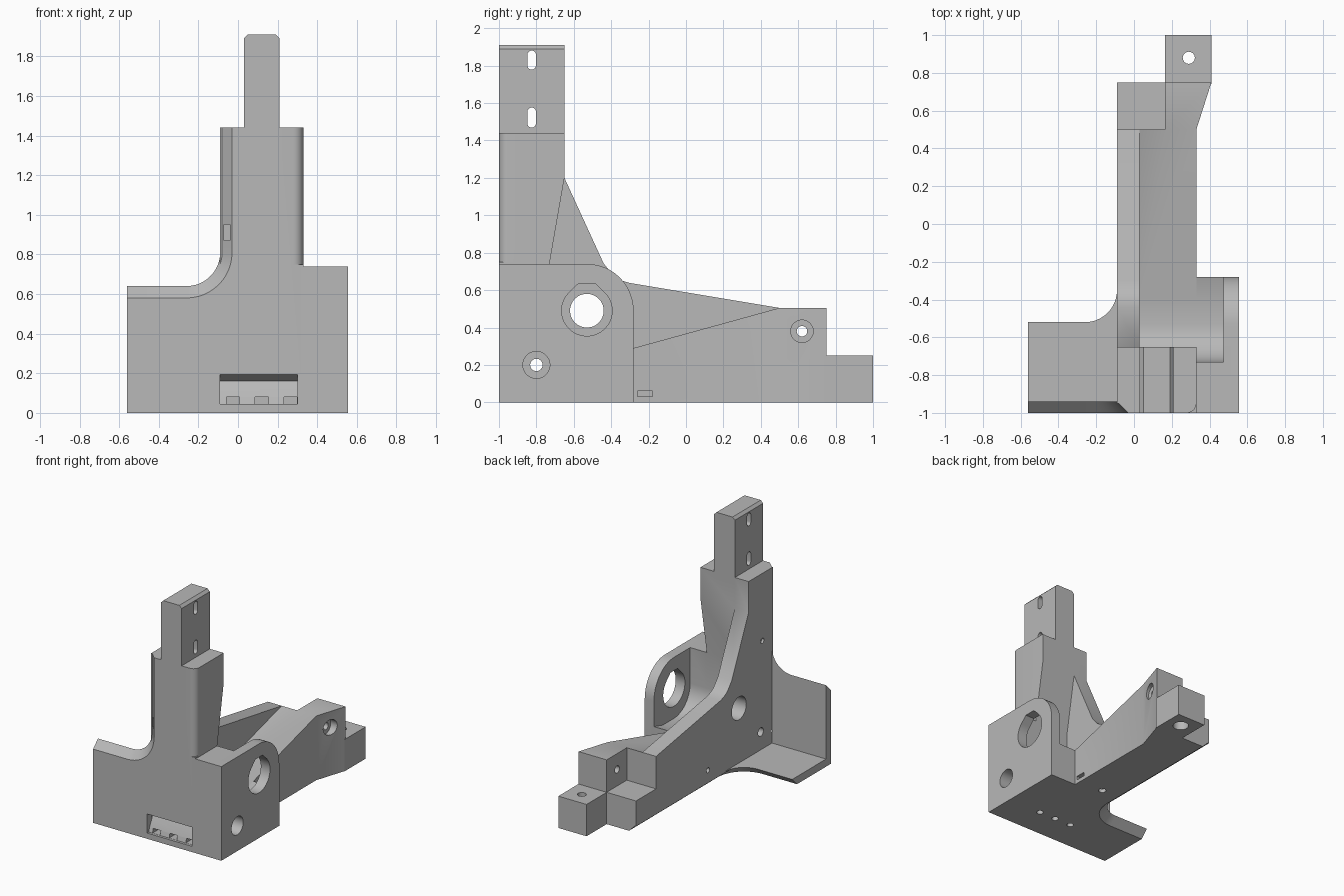
import bpy, bmesh
from math import sin, cos, radians

cube = bpy.data.objects.get("Cube")
if cube:
    bpy.data.objects.remove(cube, do_unlink=True)

grey = bpy.data.materials.new("plain_grey")
grey.use_nodes = True
COLOUR = (0.48, 0.48, 0.48, 1)
grey.diffuse_color = COLOUR
grey.node_tree.nodes["Principled BSDF"].inputs["Base Color"].default_value = COLOUR

solids = bpy.data.collections.new("solid_parts")
cutters = bpy.data.collections.new("cutters")
for col in (solids, cutters):
    bpy.context.scene.collection.children.link(col)


def place(axis, p, d):
    """Put a 2D profile point at depth d along the axis."""
    return {"x": (d, p[0], p[1]), "y": (p[0], d, p[1]), "z": (p[0], p[1], d)}[axis]


def prism(name, axis, pts, a, b, end_pts=None, col=solids):
    """Extrude a profile from a to b; a second profile gives a loft."""
    bm = bmesh.new()
    low = [bm.verts.new(place(axis, p, a)) for p in pts]
    high = [bm.verts.new(place(axis, p, b)) for p in end_pts or pts]
    bm.faces.new(low)
    bm.faces.new(high)
    for i in range(len(low)):
        j = (i + 1) % len(low)
        bm.faces.new((low[i], low[j], high[j], high[i]))
    bmesh.ops.recalc_face_normals(bm, faces=bm.faces)
    me = bpy.data.meshes.new(name)
    bm.to_mesh(me)
    bm.free()
    me.materials.append(grey)
    ob = bpy.data.objects.new(name, me)
    col.objects.link(ob)
    ob.hide_render = col is cutters
    return ob


def cut(name, axis, pts, a, b):
    return prism(name, axis, pts, a, b, col=cutters)


def arc(cx, cy, r, start, end, n=12):
    angles = [radians(start + (end - start) * i / n) for i in range(n + 1)]
    return [(cx + r * cos(t), cy + r * sin(t)) for t in angles]


def hole(name, axis, cx, cy, r, a, b):
    return cut(name, axis, arc(cx, cy, r, 0, 352.5, 47), a, b)


def rect(x0, y0, x1, y1):
    return [(x0, y0), (x1, y0), (x1, y1), (x0, y1)]


# Flared plates: the free edge is bevelled by the plate thickness
T = 0.06


def flare(edge, centre, start, end, inset):
    """Outline with a wing, a concave fillet and a long straight side."""
    return [(-0.56, start), (-0.56, edge - inset)] + \
        arc(-0.26, centre, 0.17 + inset, -90, 0) + \
        [(-0.09 + inset, end), (0.04, end), (0.04, start)]


front_plate = prism("front_plate", "y", flare(0.64, 0.81, 0, 1.44, T), -1, -1 + T,
                    flare(0.64, 0.81, 0, 1.44, 0))
prism("floor_plate", "z", flare(-0.52, -0.35, -1, 0.75, T), 0, T,
      flare(-0.52, -0.35, -1, 0.75, 0))

# Thin side wall joining the column to the arm
prism("side_wall", "x", [
    (-0.95, 0.05), (0.75, 0.05), (0.75, 0.25), (0.5, 0.25), (0.5, 0.505),
    (-0.3, 0.638), (-0.34, 0.65), (-0.38, 0.672), (-0.41, 0.705), (-0.44, 0.742),
    (-0.65, 1.2), (-0.65, 1.44), (-0.95, 1.44)], -0.09, 0.03)

# Thick core, scooped out beside the wall
scoop = [(-0.39, 0.26)] + arc(-0.53, 0.46, 0.2, 270, 180) + [(-0.73, 0.74)]
prism("column_and_arm", "x", [(-1, 0), (0.5, 0), (0.5, 0.505)] + scoop +
      [(-0.65, 1.2), (-0.65, 1.44), (-1, 1.44)], 0.03, 0.33)

# Side block with rounded bearing plate
prism("side_block", "x", [(-1, 0), (-0.28, 0), (-0.28, 0.29)] + scoop + [(-1, 0.74)],
      0.33, 0.48)
prism("bearing_plate", "x", [(-1, 0), (-0.28, 0)] + arc(-0.53, 0.49, 0.25, 0, 90) +
      [(-1, 0.74)], 0.475, 0.555)

# Stepped end of the arm
prism("arm_end", "z", [(0.165, 0.5), (0.33, 0.5), (0.41, 0.75), (0.165, 0.75)], 0, 0.505)
prism("arm_step", "z", rect(0.02, 0.49, 0.17, 0.75), 0, 0.25)
prism("end_tab", "z", rect(0.165, 0.74, 0.41, 1), 0, 0.25)

# Upper post with bevelled top
prism("top_post", "y", [(0.03, 1.4), (0.21, 1.4), (0.21, 1.89), (0.19, 1.91),
                        (0.05, 1.91), (0.03, 1.89)], -1, -0.65)

# Rounded front edge of the column
cut("column_round", "z", [(0.35, -1.02), (0.35, -0.95)] +
    arc(0.28, -0.95, 0.05, 0, -90, 8) + [(0.28, -1.02)], 0.75, 1.5)

# Bearing holes, the outer one with a flat peak
cut("bearing_seat", "x", arc(-0.53, 0.49, 0.135, 135, 405, 40) +
    [(-0.485, 0.635), (-0.575, 0.635)], 0.45, 0.6)
hole("bearing_bore", "x", -0.53, 0.49, 0.09, -0.2, 0.2)

# Screw holes and counterbores
hole("block_screw", "x", -0.8, 0.2, 0.033, -0.2, 0.7)
hole("block_counterbore", "x", -0.8, 0.2, 0.072, 0.42, 0.7)
hole("end_screw", "x", 0.62, 0.38, 0.028, 0.1, 0.6)
hole("end_counterbore", "x", 0.62, 0.38, 0.06, 0.33, 0.6)
hole("tab_screw", "z", 0.29, 0.88, 0.032, -0.1, 0.4)
hole("tab_counterbore", "z", 0.29, 0.88, 0.057, -0.1, 0.1)
hole("column_screw", "x", -0.82, 0.91, 0.02, -0.2, 0)
hole("arm_screw", "x", -0.145, 0.15, 0.02, -0.2, 0.01)
hole("arm_floor_screw", "z", 0.12, -0.22, 0.028, -0.1, 0.1)

# Nut pockets
cut("column_nut_pocket", "y", rect(-0.07, 0.87, -0.04, 0.95), -1.1, -0.77)
cut("arm_nut_pocket", "x", rect(-0.26, 0.03, -0.18, 0.06), 0.08, 0.5)

# Slots through the post
for z0, z1 in ((1.492, 1.553), (1.802, 1.858)):
    cut("post_slot", "x", arc(-0.825, z1, 0.023, 0, 180) +
        arc(-0.825, z0, 0.023, 180, 360), -0.1, 0.4)

# Front recess with three pockets and floor screws
cut("front_recess", "x", [(-1.05, 0.195), (-1, 0.195), (-0.93, 0.16), (-0.97, 0.08),
                          (-0.98, 0.045), (-1.05, 0.045)], -0.09, 0.3)
for x in (-0.025, 0.12, 0.265):
    cut("recess_pocket", "y", rect(x - 0.033, 0.046, x + 0.033, 0.079), -1.05, -0.72)
    hole("floor_screw", "z", x, -0.76, 0.025, -0.1, 0.06)

# Fuse the parts and take out the cutters
solids.objects.unlink(front_plate)
bpy.context.scene.collection.objects.link(front_plate)
for op, col in (("UNION", solids), ("DIFFERENCE", cutters)):
    mod = front_plate.modifiers.new(op.lower(), "BOOLEAN")
    mod.operation = op
    mod.operand_type = "COLLECTION"
    mod.collection = col
    mod.solver = "EXACT"
bpy.context.view_layer.update()
fused = bpy.data.meshes.new_from_object(
    front_plate.evaluated_get(bpy.context.evaluated_depsgraph_get()))
front_plate.modifiers.clear()
front_plate.data = fused
front_plate.name = "bracket_body"
fused.materials.clear()
fused.materials.append(grey)
for face in fused.polygons:
    face.material_index = 0
for col in (solids, cutters):
    for ob in list(col.objects):
        bpy.data.objects.remove(ob, do_unlink=True)
    bpy.data.collections.remove(col)

bpy.ops.object.select_all(action="DESELECT")
front_plate.select_set(True)
bpy.context.view_layer.objects.active = front_plate
bpy.ops.object.shade_smooth_by_angle(angle=radians(25))
